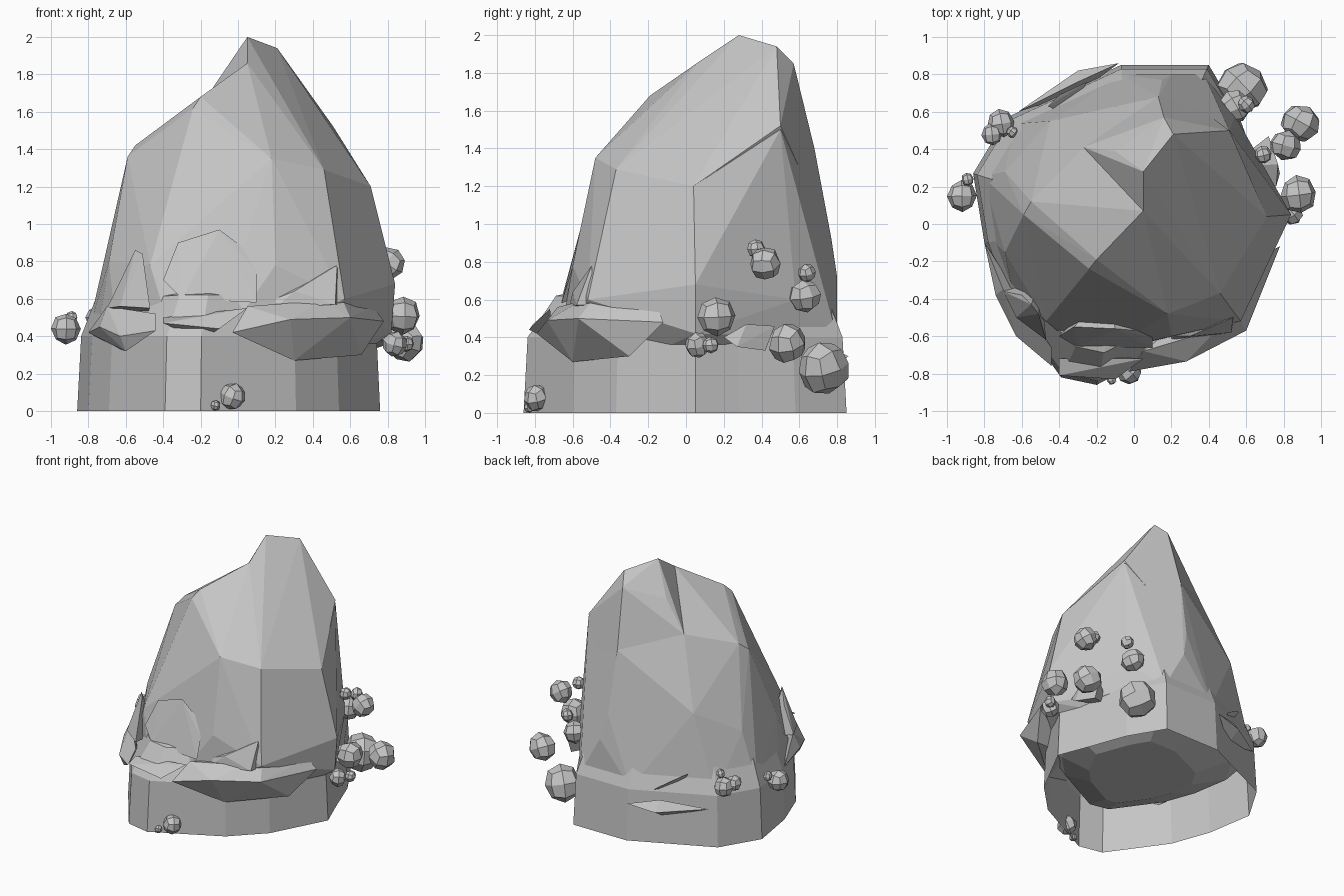
import bpy, bmesh, random
from mathutils import Vector, Matrix

random.seed(4)
stone = bpy.data.materials.new("grey_stone")
stone.diffuse_color = (0.56, 0.56, 0.56, 1)


def finish(bm, name):
    mesh = bpy.data.meshes.new(name)
    bm.to_mesh(mesh)
    bm.free()
    mesh.materials.append(stone)
    obj = bpy.data.objects.new(name, mesh)
    bpy.context.collection.objects.link(obj)
    return obj


def hull(name, points):
    """Flat-faced chunk wrapped around a few corner points."""
    bm = bmesh.new()
    for p in points:
        bm.verts.new(p)
    res = bmesh.ops.convex_hull(bm, input=bm.verts)
    junk = {v for v in res["geom_interior"] + res["geom_unused"]
            if isinstance(v, bmesh.types.BMVert)}
    bmesh.ops.delete(bm, geom=list(junk), context="VERTS")
    bmesh.ops.dissolve_limit(bm, angle_limit=0.05, verts=bm.verts, edges=bm.edges)
    bmesh.ops.recalc_face_normals(bm, faces=bm.faces)
    return finish(bm, name)


# Foot outline: back, left, front, right
foot = [(.4, .85), (-.07, .85), (-.68, .57), (-.86, .27), (-.8, -.1), (-.69, -.4),
        (-.39, -.82), (-.2, -.86), (.31, -.6), (.54, -.37), (.76, .05), (.67, .28),
        (.56, .58)]


def ring(scale, z, pts=foot):
    return [(x * scale, y * scale, z) for x, y in pts]


# Main rock, with a rounded underside closing the hollow foot
shoulder = [(.05, .07, 1.86), (-.2, -.19, 1.68), (.46, -.37, 1.29), (.71, .04, 1.2),
            (.18, -.48, 1.35), (.2, -.6, .78), (-.24, -.24, 1.62), (-.55, .12, 1.42),
            (-.59, .05, 1.36), (-.27, .41, 1.53), (-.47, -.52, .78),
            (-.69, .28, .82), (-.45, .55, 1.0), (-.69, -.15, .8), (.57, -.52, .6),
            (.84, .05, .68), (.82, .05, .42), (.51, .5, 1.5), (.13, .68, 1.4),
            (.15, .77, .92), (.2, .8, .72), (.54, .58, .6)]
hull("main_rock", shoulder + ring(.94, .4, foot[:6]) + ring(.8, .26) + ring(.5, .16))

# Ridge standing above the sloping roof
hull("summit", [(.05, .28, 2), (.05, .07, 1.86), (.21, .48, 1.94), (.16, .57, 1.85),
                (.51, .5, 1.52), (.71, .04, 1.2), (.13, .68, 1.4), (-.1, .39, 1.76),
                (-.27, .41, 1.53), (.46, -.37, 1.29), (.15, .77, .92)])

# Foot skirt: a shell open underneath, with a stepped front shelf
rows = [ring(1, 0), ring(.975, .4),
        [(x * .8, y * .8, .62) if y < -.5 else (x * .885, y * .885, .6) for x, y in foot],
        ring(.5, .68)]
bm = bmesh.new()
grid = [[bm.verts.new(p) for p in row] for row in rows]
n = len(foot)
for low, high in zip(grid, grid[1:]):
    for i in range(n):
        j = (i + 1) % n
        bm.faces.new((low[i], low[j], high[j], high[i]))
bmesh.ops.recalc_face_normals(bm, faces=bm.faces)
finish(bm, "foot_skirt")

# Overhanging ledges and fins
hull("right_ledge", [(-.03, -.79, .42), (.05, -.68, .56), (.28, -.735, .49), (.6, -.57, .5),
                     (.78, -.12, .48), (.45, -.56, .59), (.56, -.5, .59), (.72, -.15, .56),
                     (.3, -.6, .27), (.66, -.3, .3), (.2, -.45, .4), (.4, -.3, .3)])
hull("right_ledge_fin", [(.2, -.6, .6), (.3, -.6, .64), (.5, -.52, .7), (.53, -.5, .78),
                         (.54, -.48, .57), (.52, -.58, .57), (.2, -.62, .55)])
hull("left_ledge", [(-.8, -.1, .42), (-.74, -.38, .45), (-.63, -.6, .4), (-.44, -.76, .43),
                    (-.44, -.66, .52), (-.7, -.35, .56), (-.6, -.58, .32), (-.66, -.3, .34)])
hull("left_fin", [(-.55, -.43, .86), (-.51, -.48, .84), (-.6, -.38, .75), (-.7, -.36, .55),
                  (-.47, -.62, .55), (-.63, -.5, .56), (-.5, -.3, .5)])
hull("front_bulge", [(-.32, -.55, .9), (-.1, -.56, .97), (.02, -.57, .88), (.1, -.61, .74),
                     (-.4, -.6, .7), (-.3, -.66, .6), (.1, -.66, .58), (-.15, -.35, .7)])
hull("front_lip", [(-.4, -.81, .47), (-.1, -.83, .44), (-.05, -.75, .5), (.05, -.72, .55),
                   (-.4, -.72, .5), (-.2, -.7, .38)])
hull("side_ledge", [(.76, .2, .4), (.77, .32, .47), (.72, .47, .46), (.72, .42, .33),
                    (.78, .27, .35), (.5, .3, .4)])
hull("back_ledge", [(-.08, .86, .3), (-.3, .82, .27), (-.62, .6, .3), (-.3, .76, .35),
                    (-.3, .7, .2)])
hull("back_fin", [(-.25, .76, .42), (-.4, .69, .52), (-.46, .63, .55), (-.35, .58, .4)])

# Loose pebbles: (x, y, z, radius)
pebbles = [(-.03, -.79, .08, .075), (-.12, -.83, .03, .03),
           (-.92, .15, .44, .085), (-.89, .24, .5, .037),
           (-.71, .54, .48, .08), (-.76, .48, .5, .06), (-.65, .49, .55, .035),
           (.88, .16, .51, .105), (.84, .06, .36, .07), (.9, .13, .36, .045),
           (.89, .54, .37, .11), (.58, .73, .24, .145), (.81, .42, .79, .09),
           (.69, .37, .87, .05), (.54, .63, .62, .09), (.6, .64, .74, .05)]
for i, (x, y, z, r) in enumerate(pebbles):
    bm = bmesh.new()
    bmesh.ops.create_cube(bm, size=2)
    bmesh.ops.subdivide_edges(bm, edges=bm.edges, cuts=1, use_grid_fill=True)
    for v in bm.verts:
        v.co = v.co.normalized() * random.uniform(.93, 1.03)
    spin = Matrix.Rotation(random.uniform(0, 1.5), 4, Vector((.4, .3, 1)).normalized())
    bmesh.ops.transform(bm, matrix=Matrix.Translation((x, y, z)) @ spin
                        @ Matrix.Diagonal((r * .92, r, r, 1)), verts=bm.verts)
    finish(bm, f"pebble_{i + 1}")
